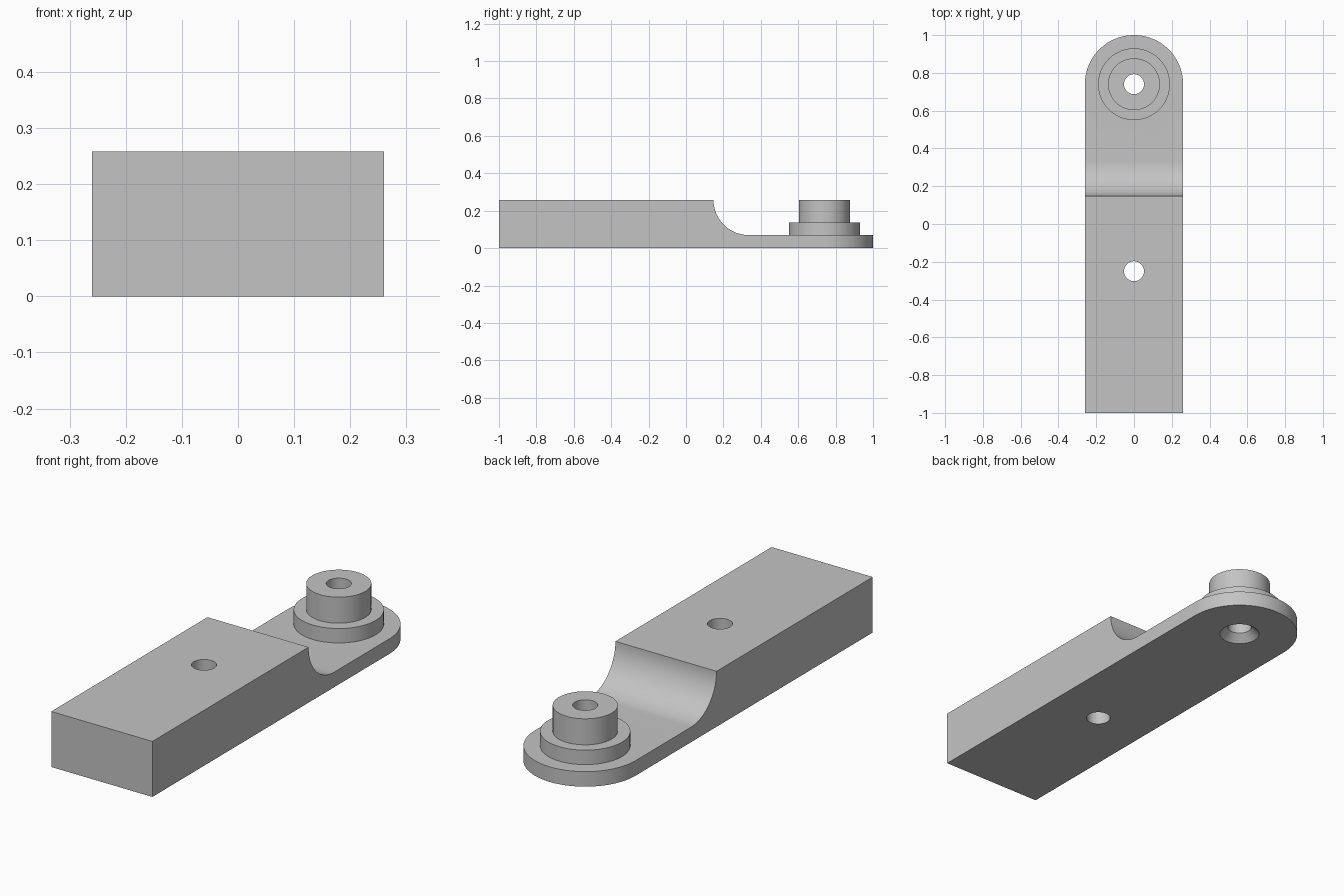
import bpy, bmesh
from math import sin, cos, pi

if "Cube" in bpy.data.objects:
    bpy.data.objects.remove(bpy.data.objects["Cube"])

HALF_W, HEIGHT, PLATE = 0.26, 0.258, 0.07
BOSS_Y, STEP_Y, HOLE_R = 0.74, 0.147, 0.053

grey = bpy.data.materials.new("plain grey")
grey.use_nodes = True
colour = (0.55, 0.55, 0.55, 1)
grey.diffuse_color = colour
grey.node_tree.nodes["Principled BSDF"].inputs["Base Color"].default_value = colour


def prism(name, points, direction):
    """Extrude a closed outline along a direction."""
    bm = bmesh.new()
    face = bm.faces.new([bm.verts.new(p) for p in points])
    new = bmesh.ops.extrude_face_region(bm, geom=[face])["geom"]
    bmesh.ops.translate(bm, verts=[g for g in new if isinstance(g, bmesh.types.BMVert)],
                        vec=direction)
    return finish(name, bm)


def lathe(name, profile, y, sides=96):
    """Stack rings of (radius, z) round a vertical axis and cap the ends."""
    bm = bmesh.new()
    rings = [[bm.verts.new((r * cos(2 * pi * i / sides), y + r * sin(2 * pi * i / sides), z))
              for i in range(sides)] for r, z in profile]
    for low, high in zip(rings, rings[1:]):
        for i in range(sides):
            j = (i + 1) % sides
            bm.faces.new((low[i], low[j], high[j], high[i]))
    bm.faces.new(rings[0])
    bm.faces.new(rings[-1])
    return finish(name, bm)


def finish(name, bm):
    bmesh.ops.recalc_face_normals(bm, faces=bm.faces)
    mesh = bpy.data.meshes.new(name)
    bm.to_mesh(mesh)
    bm.free()
    mesh.materials.append(grey)
    obj = bpy.data.objects.new(name, mesh)
    bpy.context.collection.objects.link(obj)
    return obj


def combine(target, other, operation):
    """Apply a boolean and remove the helper."""
    mod = target.modifiers.new(operation.lower(), "BOOLEAN")
    mod.operation, mod.solver, mod.object = operation, "EXACT", other
    bpy.context.view_layer.objects.active = target
    bpy.ops.object.modifier_apply(modifier=mod.name)
    bpy.data.objects.remove(other)


# Side profile: thick block, concave quarter-round step, thin tongue
R = HEIGHT - PLATE
step = [(STEP_Y + R - R * cos(a), HEIGHT - R * sin(a))
        for a in (pi / 2 * i / 24 for i in range(25))]
side = [(-1, 0), (-1, HEIGHT)] + step + [(1.1, PLATE), (1.1, 0)]
bracket = prism("bracket", [(-HALF_W, y, z) for y, z in side], (2 * HALF_W, 0, 0))

# Plan outline with the rounded tongue end
end = [(HALF_W * cos(pi * i / 64), BOSS_Y + HALF_W * sin(pi * i / 64)) for i in range(65)]
plan = [(-HALF_W, -1.1), (HALF_W, -1.1)] + end
outline = prism("outline", [(x, y, -0.1) for x, y in plan], (0, 0, 0.6))
combine(bracket, outline, "INTERSECT")

# Stepped boss: flange and hub
boss = lathe("boss", [(0.19, 0.04), (0.19, 0.137), (0.137, 0.137), (0.137, HEIGHT)], BOSS_Y)
combine(bracket, boss, "UNION")

# Plain hole in the block, countersunk hole through the boss
hole = lathe("block_hole", [(HOLE_R, -0.1), (HOLE_R, 0.4)], -0.25)
combine(bracket, hole, "DIFFERENCE")
sink = lathe("boss_hole", [(HOLE_R + 0.045, -0.01), (HOLE_R, 0.035), (HOLE_R, 0.4)], BOSS_Y)
combine(bracket, sink, "DIFFERENCE")

bpy.ops.object.select_all(action="DESELECT")
bracket.select_set(True)
bpy.context.view_layer.objects.active = bracket
bpy.ops.object.shade_smooth_by_angle(angle=pi / 6)
